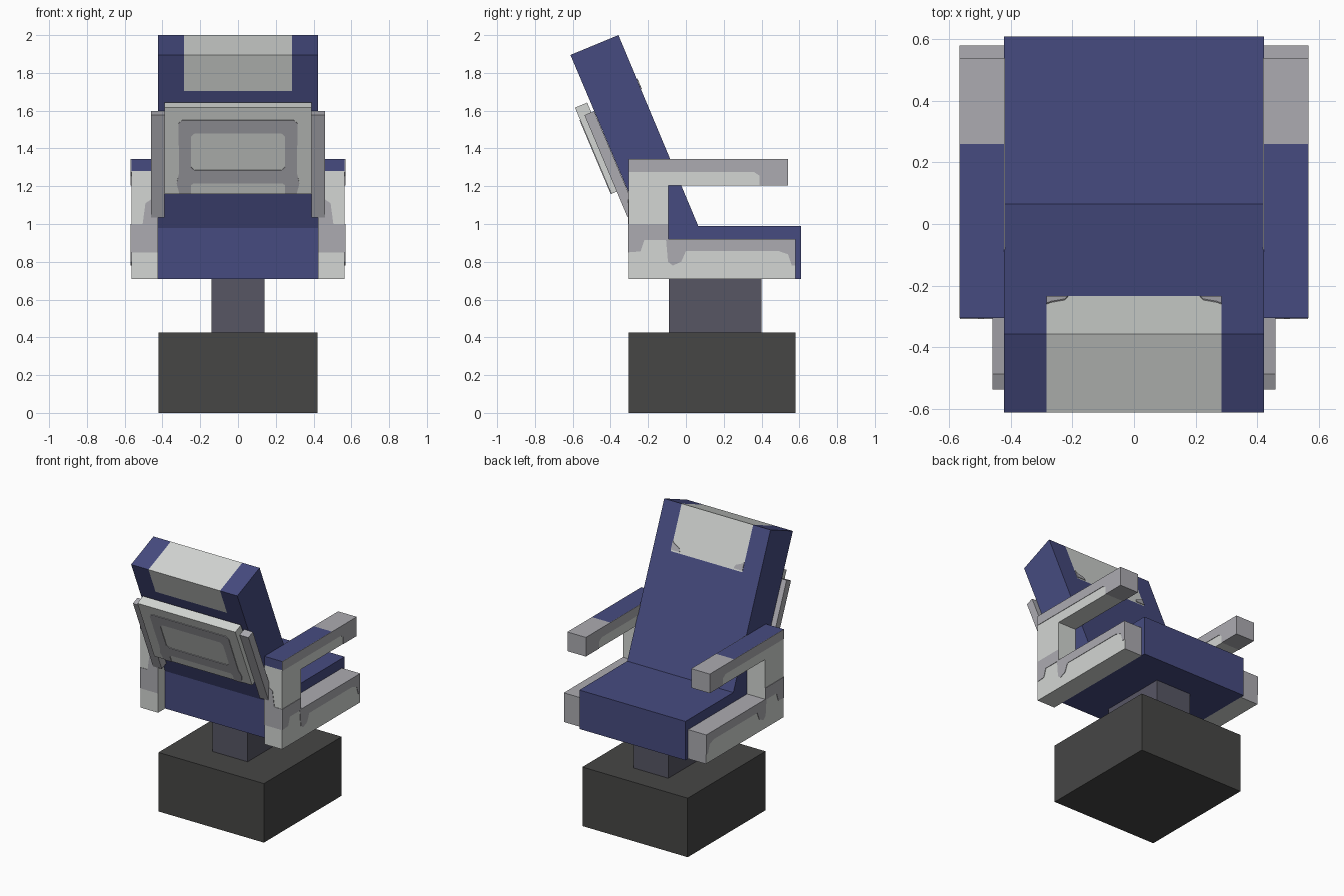
import bpy, bmesh
from mathutils import Vector

if "Cube" in bpy.data.objects:
    bpy.data.objects.remove(bpy.data.objects["Cube"])


def material(name, rgb):
    lin = [((c / 255 + 0.055) / 1.055) ** 2.4 for c in rgb]
    m = bpy.data.materials.new(name)
    m.diffuse_color = (*lin, 1)
    m.use_nodes = True
    m.node_tree.nodes["Principled BSDF"].inputs["Base Color"].default_value = m.diffuse_color
    return m


BLUE = material("blue_fabric", (70, 75, 128))
LIGHT = material("light_grey", (211, 214, 211))
MID = material("mid_grey", (172, 171, 177))
DARK = material("dark_base", (70, 70, 69))
STEEL = material("column_grey", (87, 86, 100))

X, Y, Z = Vector((1, 0, 0)), Vector((0, 1, 0)), Vector((0, 0, 1))
UP = Vector((0, -0.389, 0.921))       # direction up along the reclined back


def prism(name, pts, origin, u, v, depth, mats, mirror=False, rule=None, cuts=()):
    """Extrude a 2D outline, lying in the u/v plane at origin, along u x v."""
    bm = bmesh.new()
    n = u.cross(v)
    o = Vector(origin)
    low = [bm.verts.new(o + u * a + v * b) for a, b in pts]
    high = [bm.verts.new(p.co + n * depth) for p in low]
    bm.faces.new(low)
    bm.faces.new(high)
    for i in range(len(pts)):
        j = (i + 1) % len(pts)
        bm.faces.new((low[i], low[j], high[j], high[i]))
    bmesh.ops.recalc_face_normals(bm, faces=bm.faces)
    for co, no in cuts:
        bmesh.ops.bisect_plane(bm, geom=bm.verts[:] + bm.edges[:] + bm.faces[:],
                               plane_co=co, plane_no=no)
    if rule:
        for f in bm.faces:
            f.normal_update()
            f.material_index = rule(f.calc_center_median(), f.normal)
    me = bpy.data.meshes.new(name)
    bm.to_mesh(me)
    bm.free()
    for m in mats:
        me.materials.append(m)
    ob = bpy.data.objects.new(name, me)
    bpy.context.collection.objects.link(ob)
    if mirror:
        ob.modifiers.new("mirror", 'MIRROR').use_axis = (True, False, False)
    return ob


def rect(a0, a1, b0, b1):
    return [(a0, b0), (a1, b0), (a1, b1), (a0, b1)]


# Pedestal
prism("base", rect(-0.305, 0.58, 0, 0.425), (-0.42, 0, 0), Y, Z, 0.84, [DARK])
prism("column", rect(-0.09, 0.4, 0.425, 0.71), (-0.14, 0, 0), Y, Z, 0.28, [STEEL])


# Seat and reclined back in one profile, with a light headrest patch
def seat_rule(c, n):
    return int(abs(c.x) < 0.285 and c.z > 1.705 and abs(n.x) < 0.5)


prism("seat_and_back",
      [(-0.225, 0.71), (0.61, 0.71), (0.61, 0.99), (0.065, 0.99),
       (-0.358, 2.0), (-0.612, 1.895), (-0.225, 0.98)],
      (-0.423, 0, 0), Y, Z, 0.846, [BLUE, LIGHT], rule=seat_rule,
      cuts=[((0.285, 0, 0), X), ((-0.285, 0, 0), X), ((0, 0, 1.705), Z)])
prism("headrest_corner_mark",
      [(-0.285, -0.31), (-0.215, -0.31), (-0.225, -0.285), (-0.27, -0.265), (-0.285, -0.25)],
      (0, -0.358, 2.0), -X, UP, 0.004, [MID], mirror=True)


# Arms: C-shaped side profile, blue pad on the top rear
def arm_rule(c, n):
    if n.z > 0.5:
        return 2 if c.z > 1.3 and c.y < 0.26 else 1
    if n.y < -0.5 and c.z > 1.28:
        return 2
    if n.y > 0.5 and c.y > 0.5:
        return 1
    return int(n.z < -0.5 and c.z > 1.2 and c.y > 0.39)


prism("arm",
      [(-0.305, 0.71), (0.58, 0.71), (0.58, 0.92), (-0.092, 0.92), (-0.092, 1.205),
       (0.39, 1.205), (0.54, 1.205), (0.54, 1.343), (0.26, 1.343), (-0.305, 1.343),
       (-0.305, 1.28)],
      (0.423, 0, 0), Y, Z, 0.142, [LIGHT, MID, BLUE], mirror=True, rule=arm_rule)

# Mid-grey markings on the arms
arm_top = [(-0.305, 1.275), (0.36, 1.275), (0.39, 1.255), (0.39, 1.205),
           (0.54, 1.205), (0.54, 1.343), (-0.305, 1.343)]
arm_low = [(-0.305, 1.0), (-0.305, 0.85), (-0.24, 0.855), (-0.22, 0.915), (-0.105, 0.915),
           (-0.095, 0.8), (-0.07, 0.78), (-0.025, 0.8), (0.0, 0.857), (0.49, 0.857),
           (0.54, 0.84), (0.56, 0.78), (0.58, 0.78), (0.58, 0.92), (-0.092, 0.92),
           (-0.092, 1.0)]
prism("arm_outer_top_mark", arm_top, (0.565, 0, 0), Y, Z, 0.003, [MID], mirror=True)
prism("arm_inner_top_mark", arm_top, (0.42, 0, 0), Y, Z, 0.003, [MID], mirror=True)
prism("arm_outer_low_mark", arm_low, (0.565, 0, 0), Y, Z, 0.003, [MID], mirror=True)
prism("arm_rear_mark",
      [(0.423, 0.85), (0.565, 0.85), (0.565, 1.0), (0.505, 1.0), (0.49, 1.11),
       (0.46, 1.13), (0.423, 1.13)],
      (0, -0.305, 0), X, Z, 0.003, [MID], mirror=True)

# Rear panel with its E-shaped frame marking, lying on the reclined back
prism("rear_panel", rect(-0.39, 0.39, 0, 0.495), (0, -0.331, 1.187), X, UP, 0.07, [LIGHT])
prism("rear_panel_mark",
      [(0.25, 0), (0.31, 0), (0.325, 0.06), (0.312, 0.12), (0.315, 0.405), (0.295, 0.424),
       (0, 0.424), (0, 0.348), (0.23, 0.348), (0.25, 0.33), (0.25, 0.155), (0.23, 0.136),
       (0, 0.136), (0, 0.062), (0.235, 0.062), (0.25, 0.05)],
      (0, -0.3955, 1.16), X, UP, 0.004, [MID], mirror=True)

# Rails on both sides of the rear panel
prism("rear_rail", rect(0.39, 0.46, 0, 0.587), (0, -0.259, 1.057), X, UP, 0.055,
      [MID], mirror=True)
